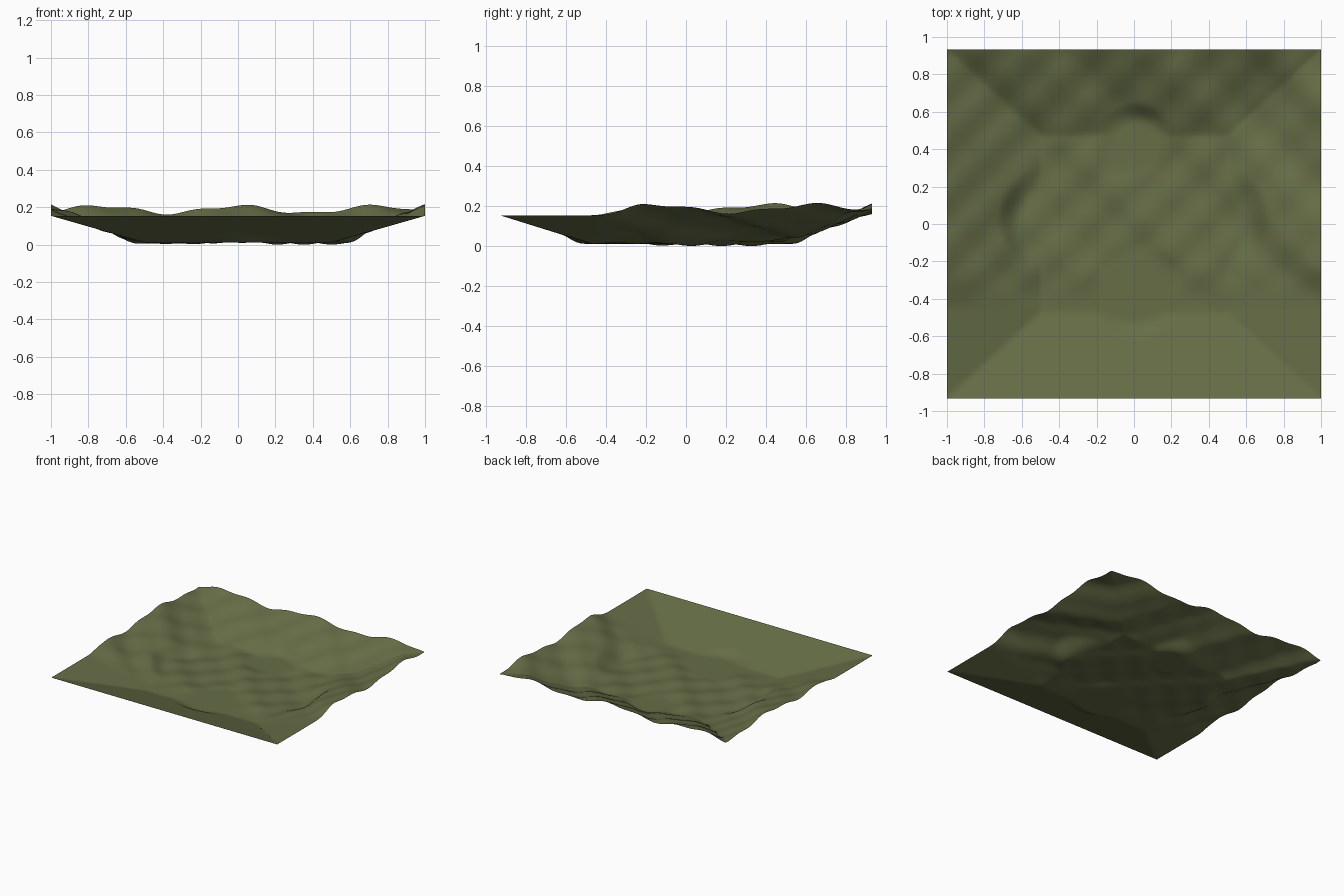
import bpy, bmesh, math

if "Cube" in bpy.data.objects:
    bpy.data.objects.remove(bpy.data.objects["Cube"])

HALF_X, HALF_Y = 1.0, 0.932
FLOOR, RIM = 0.02, 0.163


def smooth(a, b, t):
    t = min(1.0, max(0.0, (t - a) / (b - a)))
    return t * t * (3 - 2 * t)


# Levelled round pads pressed into the ground: (x, y, radius)
PADS = [(0, -0.35, 0.15), (0, 0.42, 0.11)]


def height(x, y):
    # sloping rim round a rectangular floor, eased back at the two sides
    r = max((abs(x) - 0.5) / 0.5, (abs(y) - 0.475) / (HALF_Y - 0.475), 0.0)
    r *= smooth(0.16, 0.30, math.hypot(abs(x) - 0.43, y - 0.02))
    z = FLOOR + (RIM - FLOOR) * r
    # rolling hills, fading out to the plain front slope
    hills = 0.006 + 0.028 * r
    hills += (0.010 + 0.010 * r) * math.cos(8.5 * x + 7.7 * (y - HALF_Y))
    hills += 0.004 * math.sin(20 * (x + y)) + 0.004 * math.sin(21 * (x - y) + 1)
    z += hills * smooth(-0.47, -0.2, y)
    # level pads
    for px, py, rad in PADS:
        w = 1 - smooth(rad, rad + 0.12, math.hypot(x - px, y - py))
        z += (FLOOR - z) * w
    return z


# Terrain sheet
bm = bmesh.new()
bmesh.ops.create_grid(bm, x_segments=120, y_segments=112, size=1.0)
for v in bm.verts:
    v.co.y *= HALF_Y
    v.co.z = height(v.co.x, v.co.y)
low = min(v.co.z for v in bm.verts)
for v in bm.verts:
    v.co.z -= low
for f in bm.faces:
    f.smooth = True
mesh = bpy.data.meshes.new("terrain")
bm.to_mesh(mesh)
bm.free()

# Olive grass colour
grass = bpy.data.materials.new("olive_grass")
grass.diffuse_color = (0.133, 0.155, 0.062, 1)
grass.use_nodes = True
grass.node_tree.nodes["Principled BSDF"].inputs["Base Color"].default_value = grass.diffuse_color
mesh.materials.append(grass)

terrain = bpy.data.objects.new("terrain", mesh)
bpy.context.collection.objects.link(terrain)
